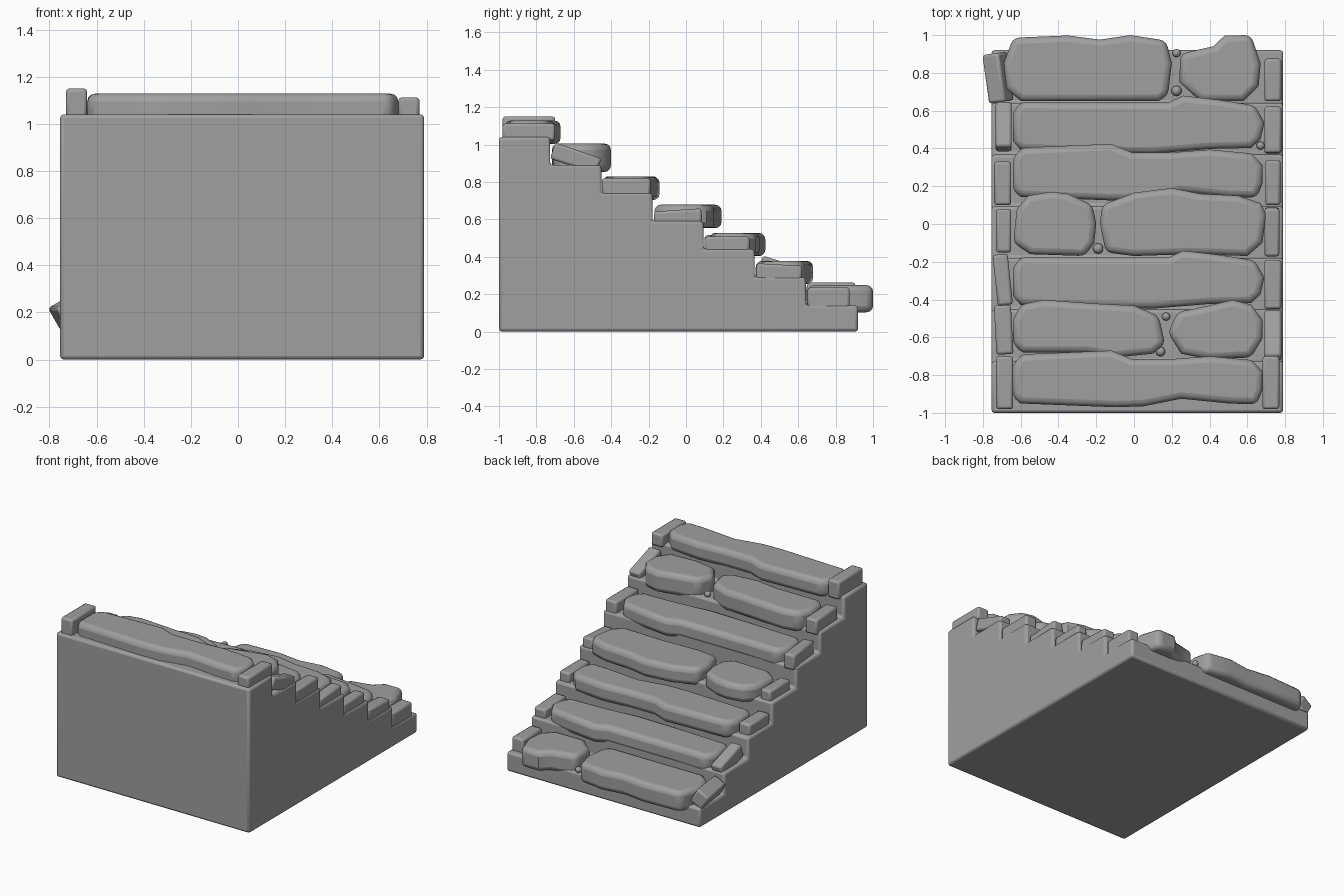
import bpy, bmesh, math

stone = bpy.data.materials.new("grey stone")
stone.diffuse_color = (0.35, 0.35, 0.35, 1)

N, RUN, RISE = 7, 0.2735, 0.15
EDGE = [-1 + RUN * i for i in range(N)] + [0.92]      # y of each riser


def step_z(i):
    return 1.04 - RISE * i


def finish(name, bm, bevel, segs, loc=(0, 0, 0), rot=(0, 0, 0)):
    bmesh.ops.recalc_face_normals(bm, faces=bm.faces)
    me = bpy.data.meshes.new(name)
    bm.to_mesh(me)
    bm.free()
    me.materials.append(stone)
    ob = bpy.data.objects.new(name, me)
    bpy.context.collection.objects.link(ob)
    ob.location = loc
    ob.rotation_euler = [math.radians(a) for a in rot]
    if bevel:
        m = ob.modifiers.new("bevel", 'BEVEL')
        m.width, m.segments = bevel, segs
        m.limit_method = 'ANGLE'
        m.angle_limit = math.radians(50)
    bpy.ops.object.select_all(action='DESELECT')
    ob.select_set(True)
    bpy.context.view_layer.objects.active = ob
    bpy.ops.object.shade_smooth_by_angle(angle=math.radians(40))
    return ob


def extrude(bm, pts, vec):
    f = bm.faces.new([bm.verts.new(p) for p in pts])
    r = bmesh.ops.extrude_face_region(bm, geom=[f])
    bmesh.ops.translate(bm, vec=vec,
                        verts=[v for v in r['geom'] if isinstance(v, bmesh.types.BMVert)])


# stepped base body
prof = [(-1, 0)]
for i in range(N):
    prof += [(EDGE[i], step_z(i)), (EDGE[i + 1], step_z(i))]
prof.append((0.92, 0))
bm = bmesh.new()
extrude(bm, [(-0.755, y, z) for y, z in prof], (1.545, 0, 0))
finish("step_body", bm, 0.016, 2)


# tread slabs: outline in x and y, y measured from the back of the step
def slab(name, row, pts, top=0.088):
    bm = bmesh.new()
    z = step_z(row) - 0.037
    extrude(bm, [(x, EDGE[row] + y, z) for x, y in pts], (0, 0, top + 0.037))
    finish(name, bm, 0.034, 3)


LONG_A = [(-0.64, .08), (-0.64, .25), (-0.6, .31), (-0.12, .33), (-0.01, .285), (0.2, .285),
          (0.4, .30), (0.62, .28), (0.68, .22), (0.68, .12), (0.65, .045), (0.5, .05),
          (0.25, .075), (0.05, .035), (-0.1, .03), (-0.6, .05)]
LONG_B = [(-0.64, .07), (-0.64, .22), (-0.6, .28), (-0.35, .275), (0.18, .275), (0.26, .312),
          (0.45, .29), (0.64, .26), (0.69, .17), (0.67, .08), (0.62, .035), (0.4, .03),
          (0.1, .005), (-0.2, .01), (-0.6, .025)]
for row in (0, 4):
    slab("long_tread", row, LONG_A)
for row in (2, 5):
    slab("long_tread", row, LONG_B)
slab("wide_tread", 1, [(-0.64, .22), (-0.6, .30), (-0.48, .325), (-0.2, .305), (0, .295),
                       (0.13, .24), (0.165, .09), (0.1, .04), (-0.1, .02), (-0.25, .045),
                       (-0.6, .045), (-0.64, .1)], 0.11)
slab("short_tread", 1, [(0.18, .15), (0.23, .26), (0.4, .295), (0.52, .325), (0.62, .30),
                        (0.68, .22), (0.68, .12), (0.62, .02), (0.4, .01), (0.25, .04)], 0.115)
slab("short_tread", 3, [(-0.64, .08), (-0.62, .26), (-0.56, .33), (-0.44, .35), (-0.35, .34),
                        (-0.22, .28), (-0.2, .18), (-0.21, .08), (-0.26, .01), (-0.55, .02)])
slab("wide_tread", 3, [(-0.18, .18), (-0.17, .28), (0, .345), (0.2, .37), (0.35, .34),
                       (0.55, .33), (0.67, .29), (0.7, .23), (0.68, .08), (0.6, .01),
                       (0.3, .02), (0, .01), (-0.15, .03)])
slab("wide_tread", 6, [(-0.69, .21), (-0.64, .345), (-0.35, .357), (-0.18, .335), (-0.02, .359),
                       (0.17, .33), (0.2, .21), (0.18, .04), (0.13, .01), (-0.6, .01),
                       (-0.68, .08)], 0.108)
slab("short_tread", 6, [(0.24, .11), (0.245, .26), (0.42, .30), (0.48, .357), (0.62, .359),
                        (0.67, .21), (0.66, .09), (0.58, .01), (0.35, .01)], 0.108)


# border stones: x centre, y range, height, width, pitch, roll, yaw
def block(name, row, x, y0, y1, h, w=0.09, pitch=0, roll=0, yaw=0, dz=0):
    bm = bmesh.new()
    bmesh.ops.create_cube(bm, size=1)
    bmesh.ops.scale(bm, vec=(w, y1 - y0, h + 0.02), verts=bm.verts)
    finish(name, bm, 0.014, 2, (x, (y0 + y1) / 2, step_z(row) + h / 2 - 0.01 + dz),
           (pitch, roll, yaw))


L, R = "left_border_stone", "right_border_stone"
block(L, 0, -0.685, -0.98, -0.70, 0.11)
block(L, 1, -0.69, -0.69, -0.43, 0.09, yaw=3)
block(L, 2, -0.695, -0.43, -0.16, 0.09, yaw=6, w=0.08)
block(L, 3, -0.69, -0.15, 0.08, 0.07, w=0.08)
block(L, 4, -0.695, 0.10, 0.33, 0.075)
block(L, 5, -0.69, 0.39, 0.64, 0.08, pitch=-18, w=0.085)
block(L, 6, -0.72, 0.645, 0.905, 0.09, w=0.10, roll=-30, yaw=8, dz=0.02)
block(R, 0, 0.725, -0.98, -0.70, 0.072)
block(R, 1, 0.735, -0.72, -0.46, 0.07, pitch=-19, dz=0.01)
block(R, 2, 0.735, -0.45, -0.19, 0.08)
block(R, 3, 0.73, -0.17, 0.085, 0.06, w=0.08, pitch=4)
block(R, 4, 0.735, 0.10, 0.34, 0.068, w=0.08)
block(R, 5, 0.735, 0.375, 0.62, 0.068, pitch=-3)
block(R, 6, 0.735, 0.65, 0.875, 0.095)

# little pebbles in the gaps
for row, x, y, r in [(1, 0.17, -0.49, .022), (1, 0.14, -0.675, .026), (3, -0.19, -0.13, .028),
                     (5, 0.67, 0.415, .022), (6, 0.225, 0.705, .028), (6, 0.225, 0.905, .022)]:
    bm = bmesh.new()
    bmesh.ops.create_icosphere(bm, subdivisions=2, radius=r)
    finish("pebble", bm, 0, 0, (x, y, step_z(row) + r * 0.7))
